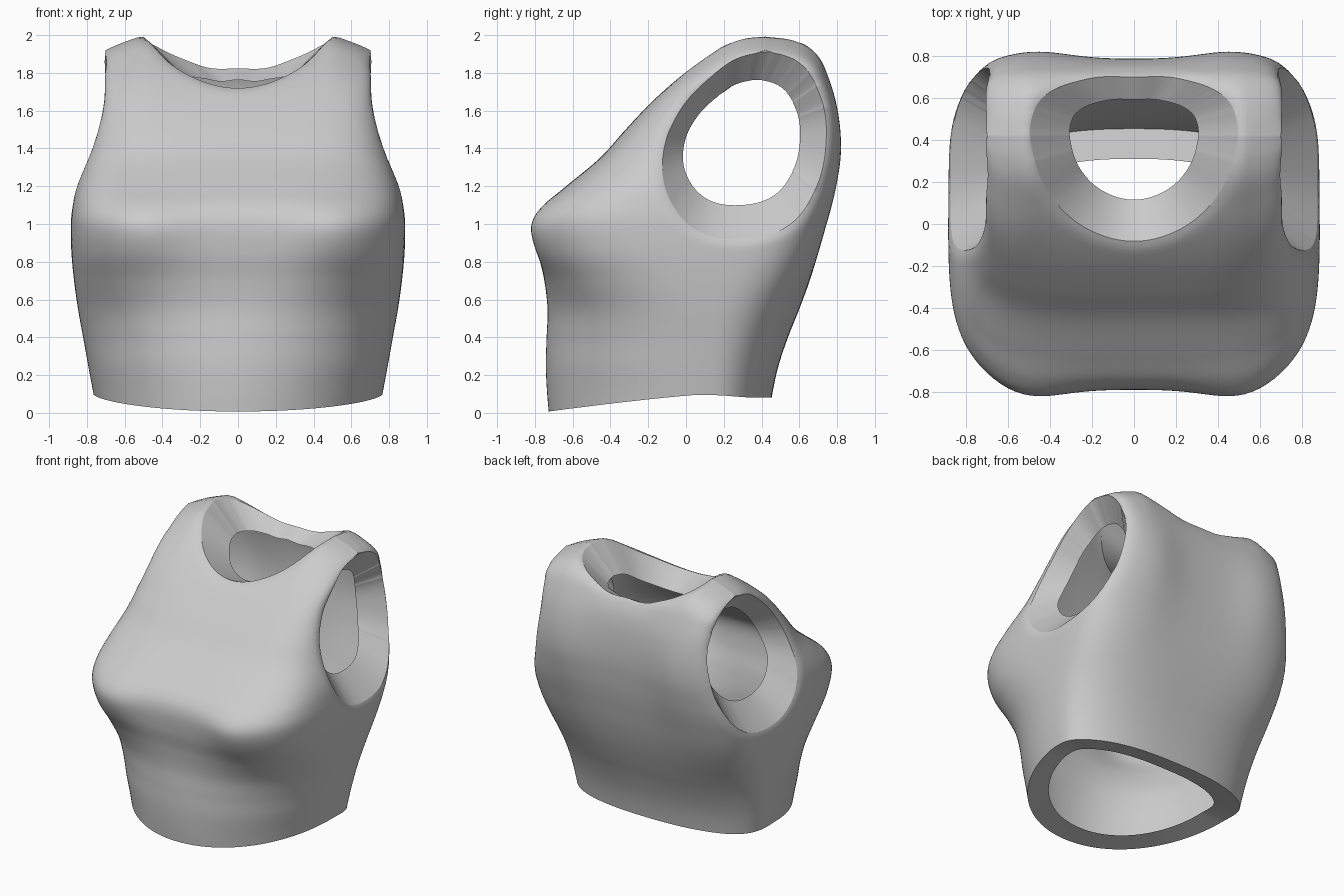
import bpy, bmesh, math
from mathutils import Vector

if "Cube" in bpy.data.objects:
    bpy.data.objects.remove(bpy.data.objects["Cube"])

# Body sections: z, half width, front y, widest y, back y, front and back squareness
ROWS = [
    (-.06, .735, -.72, .12, .435, 2.05, 2.4), (.10, .765, -.735, .12, .457, 2.05, 2.4),
    (.25, .793, -.742, .12, .49, 2.1, 2.45), (.40, .82, -.738, .12, .54, 2.15, 2.6),
    (.55, .847, -.733, .12, .60, 2.35, 2.9), (.70, .868, -.75, .12, .655, 2.85, 3.5),
    (.85, .882, -.78, .11, .70, 3.5, 4.3), (1.0, .885, -.787, .11, .735, 4.0, 5.1),
    (1.1, .876, -.745, .12, .755, 4.0, 5.7), (1.2, .857, -.635, .14, .77, 3.9, 6.3),
    (1.35, .81, -.455, .2, .785, 4, 7.5), (1.5, .768, -.32, .25, .785, 4.4, 8.5),
    (1.65, .736, -.178, .3, .77, 5, 9), (1.78, .728, -.035, .35, .74, 6, 9),
    (1.88, .727, .10, .40, .70, 7, 9), (1.95, .725, .21, .42, .63, 7, 8),
    (1.985, .715, .31, .42, .53, 7, 7), (2.0, .705, .42, .42, .42, 7, 7)]
SUBS, SEGS = 8, 176

# Opening outlines as radii at every 30 degrees
ARM = [.44, .48, .53, .48, .40, .39, .425, .48, .52, .50, .49, .45]
NECK = [.475, .53, .45, .40, .45, .53, .475, .43, .405, .40, .405, .43]


def spline(a, b, c, d, t):
    return .5 * (2*b + (c - a)*t + (2*a - 5*b + 4*c - d)*t*t + (3*b - a - 3*c + d)*t**3)


def radius(table, u, v):
    k = math.degrees(math.atan2(v, u)) % 360 / 30
    i = int(k)
    return spline(*[table[(i + j) % 12] for j in (-1, 0, 1, 2)], k - i)


def hem_height(x, y):
    side = min(1, abs(x) / .76) ** 2
    front = min(1, max(0, (.05 - y) / .78))
    return .085 - .078 * front ** 1.1 + .01 * side - .01 * math.exp(-((y - .33) / .12) ** 2)


# Signed fields: negative inside each opening
def arm_field(p):
    if abs(p.x) < .4 or p.z < .6:
        return 9
    u, v = p.y - .31, p.z - 1.42
    return math.hypot(u, v) - radius(ARM, u, v)


def neck_field(p):
    if p.z < 1.4:
        return 9
    u, v = p.x, p.y - .31
    return math.hypot(u, v) - radius(NECK, u, v)


def hem_field(p):
    return p.z - hem_height(p.x, p.y) if p.z < .5 else 9


# Inner edge position of the folded border of each opening
def arm_lip(p):
    depth = .13 + .05 * max(0, min(1, (1.7 - p.z) / .6))
    return Vector((p.x - math.copysign(depth, p.x), .295 + (p.y - .31) * .715,
                   1.435 + (p.z - 1.42) * .67))


def neck_lip(p):
    drop = .06 + .02 * max(0, (.31 - p.y) / .4) + .13 * min(1, (p.x / .5) ** 2)
    return Vector((p.x * .62, .355 + (p.y - .31) * .61, p.z - drop))


def hem_lip(p):
    return Vector((p.x * .79, -.12 + (p.y + .12) * .75, p.z + .025))


HOLES = [(arm_field, arm_lip), (neck_field, neck_lip), (hem_field, hem_lip)]

# Lofted torso shell
bm = bmesh.new()
rings = []
for i in range(len(ROWS) - 1):
    nb = [ROWS[max(0, min(len(ROWS) - 1, i + j))] for j in (-1, 0, 1, 2)]
    for s in range(SUBS + (i == len(ROWS) - 2)):
        z, w, yf, ym, yb, nf, nr = [spline(*col, s / SUBS) for col in zip(*nb)]
        ring = []
        for k in range(SEGS):
            a = 2 * math.pi * (k + .5) / SEGS
            c, d = math.cos(a), math.sin(a)
            n, h = (nf, max(0, ym - yf)) if d < 0 else (nr, max(0, yb - ym))
            r = (abs(c) ** n + abs(d) ** n) ** (-1 / n)
            x, y = w * r * c, ym + h * r * d
            # bust and shoulder blade fullness
            if d < 0:
                tall = .15 if z > .97 else .2
                y += .055 * r * d * math.exp(-((abs(x) - .53) / .23) ** 2
                                             - ((z - .97) / tall) ** 2)
            else:
                y += .035 * min(1, h / .3) * r * d * math.exp(
                    -((abs(x) - .47) / .22) ** 2 - ((z - 1.4) / .4) ** 2)
            # sloping shoulders and a sagging neckline
            t = max(0, min(1, (z - 1.6) / .4))
            t = t * t * (3 - 2 * t)
            sag = .045 if y > .3 else .015
            drop = .36 * max(0, abs(x) - .5) + sag * max(0, 1 - (x / .5) ** 2)
            ring.append(bm.verts.new((x, y, z - drop * t)))
        rings.append(ring)
for lo, hi in zip(rings, rings[1:]):
    for k in range(SEGS):
        m = (k + 1) % SEGS
        bm.faces.new((lo[k], lo[m], hi[m], hi[k]))
bmesh.ops.remove_doubles(bm, verts=bm.verts, dist=.0002)

# Cut each opening along its outline
for field, _ in HOLES:
    val = {v: field(v.co) for v in bm.verts}
    cuts = []
    for e in list(bm.edges):
        a, b = e.verts
        fa, fb = val[a], val[b]
        if fa * fb < 0 and max(fa, fb) < 5:
            t = min(.98, max(.02, fa / (fa - fb)))
            cuts.append(bmesh.utils.edge_split(e, a, t)[1])
    bmesh.ops.connect_verts(bm, verts=cuts)
    gone = [f for f in bm.faces if field(f.calc_center_median()) < 0]
    bmesh.ops.delete(bm, geom=gone, context='FACES')
edge_verts = [v for v in bm.verts if v.is_boundary]
bmesh.ops.remove_doubles(bm, verts=edge_verts, dist=.005)

# Roll the surface softly inward at the arm and neck edges
bm.normal_update()
moves = []
for v in bm.verts:
    f = min(abs(arm_field(v.co)), abs(neck_field(v.co)))
    if f < .05:
        moves.append((v, v.normal * (-.012 * (1 - f / .05) ** 2)))
for v, off in moves:
    v.co += off

# Folded borders with a crisp outer line
rim = [e for e in bm.edges if e.is_boundary]
new = bmesh.ops.extrude_edge_only(bm, edges=rim)['geom']
for v in [g for g in new if isinstance(g, bmesh.types.BMVert)]:
    lip = min(HOLES, key=lambda hole: abs(hole[0](v.co)))[1]
    v.co = lip(v.co)
bmesh.ops.recalc_face_normals(bm, faces=bm.faces)
for f in bm.faces:
    f.smooth = True
for e in rim:
    if e.is_valid:
        e.smooth = False

mesh = bpy.data.meshes.new("sleeveless_top")
bm.to_mesh(mesh)
bm.free()
top = bpy.data.objects.new("sleeveless_top", mesh)
bpy.context.collection.objects.link(top)
grey = bpy.data.materials.new("plain_grey")
grey.diffuse_color = (.6, .6, .6, 1)
grey.use_nodes = True
grey.node_tree.nodes["Principled BSDF"].inputs["Base Color"].default_value = grey.diffuse_color
mesh.materials.append(grey)
